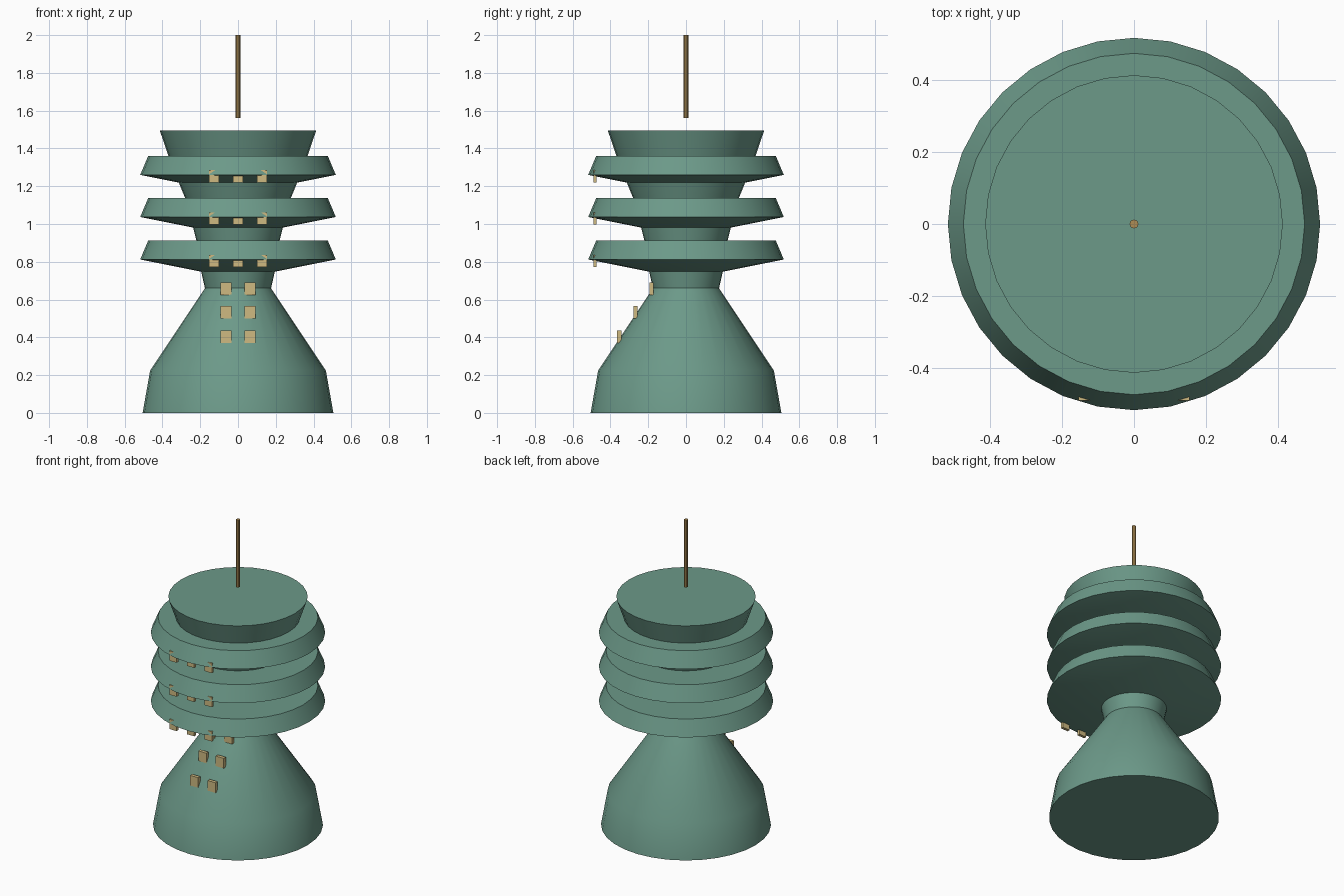
import bpy, bmesh, math

if "Cube" in bpy.data.objects:
    bpy.data.objects.remove(bpy.data.objects["Cube"])


def material(name, rgb):
    m = bpy.data.materials.new(name)
    m.diffuse_color = (*rgb, 1)
    m.use_nodes = True
    m.node_tree.nodes["Principled BSDF"].inputs["Base Color"].default_value = m.diffuse_color
    return m


GREEN = material("sea green", (0.15, 0.32, 0.25))
GLOW = material("pale window yellow", (0.62, 0.49, 0.22))
BRASS = material("dark brass", (0.43, 0.27, 0.09))


def add_object(name, bm, mat):
    bmesh.ops.recalc_face_normals(bm, faces=bm.faces)
    mesh = bpy.data.meshes.new(name)
    bm.to_mesh(mesh)
    bm.free()
    mesh.materials.append(mat)
    obj = bpy.data.objects.new(name, mesh)
    bpy.context.collection.objects.link(obj)
    return obj


def lathe(name, profile, mat, sides=32):
    """Closed solid of revolution from (radius, height) points."""
    bm = bmesh.new()
    rings = [[bm.verts.new((r * math.cos(2 * math.pi * i / sides),
                            r * math.sin(2 * math.pi * i / sides), z))
              for i in range(sides)] for r, z in profile]
    for low, high in zip(rings, rings[1:]):
        for i in range(sides):
            j = (i + 1) % sides
            bm.faces.new((low[i], low[j], high[j], high[i]))
    bm.faces.new(rings[0][::-1])
    bm.faces.new(rings[-1])
    obj = add_object(name, bm, mat)
    bpy.ops.object.select_all(action='DESELECT')
    obj.select_set(True)
    bpy.context.view_layer.objects.active = obj
    bpy.ops.object.shade_smooth_by_angle(angle=math.radians(30))
    return obj


def window(name, centre, size):
    bm = bmesh.new()
    bmesh.ops.create_cube(bm, size=1)
    bmesh.ops.scale(bm, vec=size, verts=bm.verts)
    bmesh.ops.translate(bm, vec=centre, verts=bm.verts)
    add_object(name, bm, GLOW)


# Flared foot tapering to the waist, then the first neck
lathe("base", [(0.505, 0), (0.465, 0.225), (0.175, 0.66), (0.195, 0.748)], GREEN)

# Three overhanging decks: rim height, neck radius below, neck radius above
decks = [(0.812, 0.195, 0.22), (1.037, 0.238, 0.28), (1.26, 0.313, 0.37)]
for n, (z, r_below, r_above) in enumerate(decks, 1):
    lathe(f"deck_{n}", [(r_below, z - 0.2 * (0.518 - r_below)), (0.518, z),
                        (0.475, z + 0.101)], GREEN)
    # Row of windows under the deck rim
    for x in (-0.128, 0, 0.128):
        window(f"deck_{n}_window", (x, -0.482, z - 0.007), (0.053, 0.018, 0.064))

# Necks between decks, and the crown
lathe("neck_lower", [(0.22, 0.912), (0.238, 0.982)], GREEN)
lathe("neck_upper", [(0.28, 1.137), (0.313, 1.219)], GREEN)
lathe("crown", [(0.368, 1.36), (0.414, 1.495)], GREEN)

# Windows climbing the foot
for z, y in ((0.658, -0.182), (0.532, -0.268), (0.404, -0.353)):
    for x in (-0.063, 0.063):
        window("base_window", (x, y, z), (0.058, 0.022, 0.066))

# Mast hovering above the crown
lathe("mast", [(0.0125, 1.56), (0.0125, 2.0)], BRASS, sides=8)
